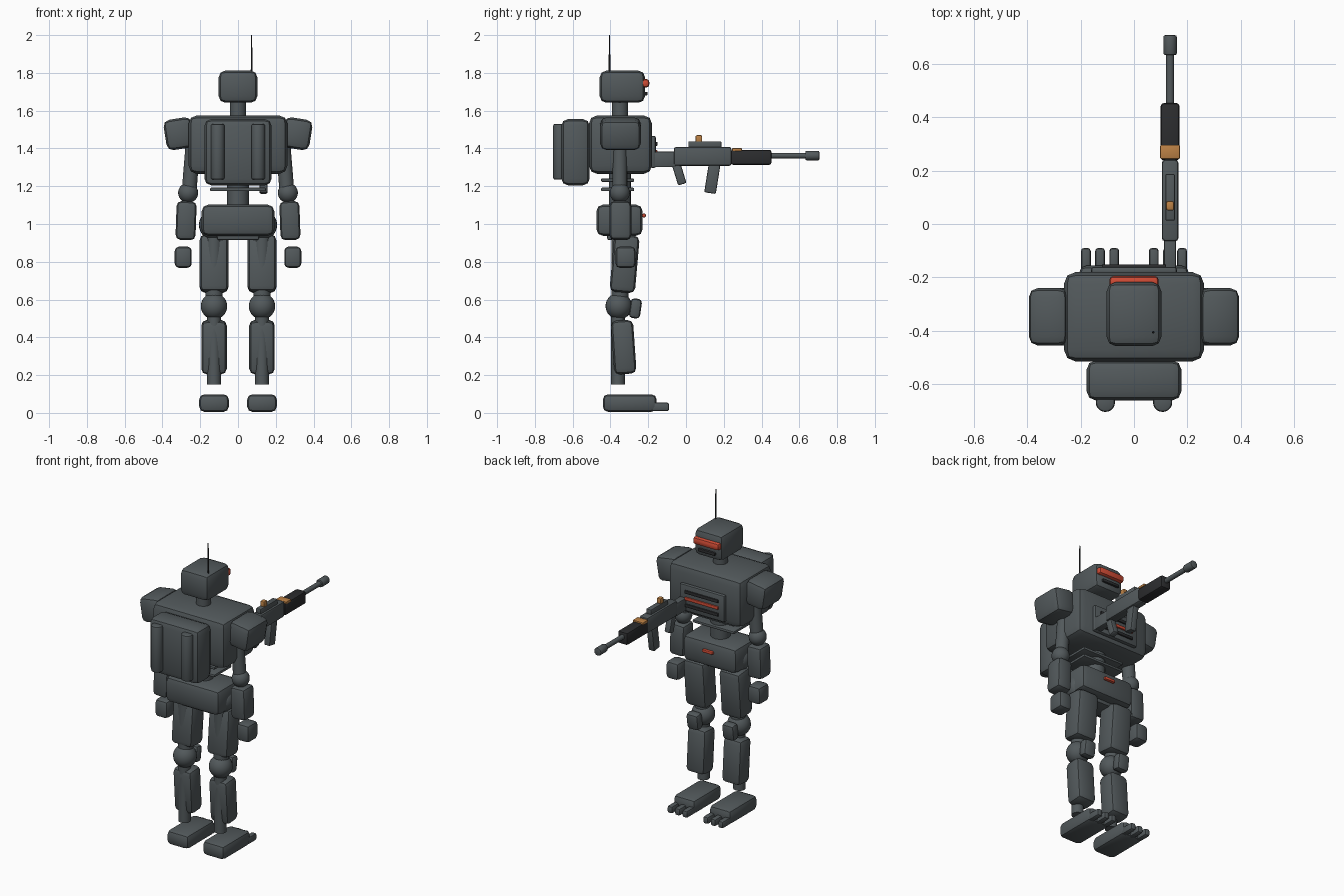
import bpy, bmesh, math
from mathutils import Matrix, Vector, Euler

if "Cube" in bpy.data.objects:
    bpy.data.objects.remove(bpy.data.objects["Cube"])


def material(name, rgb):
    m = bpy.data.materials.new(name)
    m.diffuse_color = (*rgb, 1)
    m.use_nodes = True
    m.node_tree.nodes["Principled BSDF"].inputs["Base Color"].default_value = m.diffuse_color
    return m


ARMOUR = material("slate_armour", (0.085, 0.1, 0.106))
BLACK = material("dark_rubber", (0.025, 0.026, 0.028))
RED = material("red_light", (0.62, 0.07, 0.035))
BRASS = material("brass_orange", (0.5, 0.22, 0.06))


def finish(name, bm, mat, loc, rot=(0, 0, 0)):
    """Smooth faces, keep strong edges sharp, place the object."""
    bmesh.ops.recalc_face_normals(bm, faces=bm.faces[:])
    for f in bm.faces:
        f.smooth = True
    for e in bm.edges:
        e.smooth = e.calc_face_angle(0) < math.radians(30)
    me = bpy.data.meshes.new(name)
    bm.to_mesh(me)
    bm.free()
    me.materials.append(mat)
    ob = bpy.data.objects.new(name, me)
    ob.location = loc
    ob.rotation_euler = Euler([math.radians(a) for a in rot])
    bpy.context.collection.objects.link(ob)
    return ob


def box(name, loc, size, bevel=0.0, mat=ARMOUR, rot=(0, 0, 0), seg=2):
    bm = bmesh.new()
    bmesh.ops.create_cube(bm, size=1, matrix=Matrix.Diagonal((*size, 1)))
    if bevel:
        bmesh.ops.bevel(bm, geom=bm.edges[:], offset=bevel, segments=seg,
                        profile=0.5, affect='EDGES', clamp_overlap=True)
    return finish(name, bm, mat, loc, rot)


def rod(name, a, b, r, mat=ARMOUR, r2=None, bevel=0.0, sides=20):
    """Cylinder or cone between two points."""
    a, b = Vector(a), Vector(b)
    bm = bmesh.new()
    bmesh.ops.create_cone(bm, cap_ends=True, segments=sides, radius1=r,
                          radius2=r if r2 is None else r2, depth=(b - a).length)
    if bevel:
        rims = [e for e in bm.edges if any(len(f.verts) > 4 for f in e.link_faces)]
        bmesh.ops.bevel(bm, geom=rims, offset=bevel, segments=2, profile=0.5, affect='EDGES')
    q = (b - a).to_track_quat('Z', 'Y').to_matrix().to_4x4()
    bmesh.ops.transform(bm, matrix=q, verts=bm.verts)
    return finish(name, bm, mat, (a + b) / 2)


def ball(name, loc, r):
    bm = bmesh.new()
    bmesh.ops.create_uvsphere(bm, u_segments=24, v_segments=14, radius=r)
    return finish(name, bm, ARMOUR, loc)


# Head
box("head", (0, -0.337, 1.727), (0.205, 0.24, 0.17), 0.035)
box("visor", (0, -0.217, 1.745), (0.185, 0.045, 0.046), 0.016, RED)
box("mouth_slot", (0, -0.214, 1.69), (0.12, 0.02, 0.02), 0.005, BLACK)
rod("antenna", (0.072, -0.405, 1.79), (0.072, -0.405, 2.0), 0.005, BLACK, 0.003, sides=10)
rod("neck", (0, -0.35, 1.55), (0, -0.35, 1.66), 0.043)

# Torso with chest grille
box("torso", (0, -0.347, 1.42), (0.525, 0.335, 0.31), 0.045)
box("chest_plate", (0, -0.175, 1.382), (0.32, 0.03, 0.17), 0.01)
for i in range(3):
    box("chest_vent", (0, -0.159, 1.338 + i * 0.043), (0.24, 0.016, 0.02), 0.004,
        RED if i == 1 else BLACK)

# Backpack with two tanks
box("backpack", (0, -0.585, 1.38), (0.355, 0.15, 0.35), 0.035)
for s in (-1, 1):
    rod("backpack_tank", (s * 0.107, -0.667, 1.235), (s * 0.107, -0.667, 1.53), 0.036, bevel=0.01)

# Waist and pelvis
rod("waist", (0, -0.35, 1.08), (0, -0.35, 1.29), 0.058)
for z in (1.183, 1.232):
    box("belly_plate", (0, -0.362, z), (0.295, 0.175, 0.018), 0.006)
box("pelvis", (0, -0.352, 1.02), (0.385, 0.245, 0.165), 0.035)
box("pelvis_base", (0, -0.352, 0.935), (0.22, 0.13, 0.04), 0.008)
box("belt_light", (0, -0.223, 1.045), (0.075, 0.022, 0.02), 0.007, RED)

# Limbs, same on both sides
for s, side in ((-1, "left"), (1, "right")):
    box(side + "_shoulder", (s * 0.312, -0.347, 1.478), (0.15, 0.215, 0.162), 0.034,
        rot=(0, s * 9, 0))
    rod(side + "_upper_arm", (s * 0.237, -0.35, 1.44), (s * 0.259, -0.35, 1.17), 0.039)
    ball(side + "_elbow", (s * 0.264, -0.35, 1.165), 0.053)
    box(side + "_forearm", (s * 0.275, -0.347, 1.018), (0.106, 0.115, 0.205), 0.026,
        rot=(0, -s * 2, 0))
    box(side + "_hand", (s * 0.29, -0.32, 0.824), (0.09, 0.105, 0.112), 0.022)

    x = s * 0.127
    ball(side + "_hip", (x, -0.35, 0.995), 0.08)
    box(side + "_thigh", (x, -0.325, 0.79), (0.152, 0.135, 0.305), 0.03, rot=(-5, 0, 0))
    rod(side + "_thigh_bone", (x, -0.35, 0.57), (x, -0.35, 0.98), 0.045)
    ball(side + "_knee", (x, -0.356, 0.565), 0.07)
    box(side + "_kneecap", (x, -0.268, 0.553), (0.085, 0.06, 0.105), 0.02, rot=(-8, 0, 0))
    rod(side + "_ankle", (x, -0.36, 0.15), (x, -0.36, 0.56), 0.036)
    box(side + "_shin", (x, -0.33, 0.348), (0.135, 0.118, 0.285), 0.03, rot=(4, 0, 0))
    box(side + "_foot", (x, -0.298, 0.052), (0.157, 0.285, 0.093), 0.028)
    for t in (-1, 0, 1):
        box(side + "_toe", (x + t * 0.053, -0.137, 0.032), (0.037, 0.095, 0.046), 0.012)

# Rifle, pointing forward from the chest
GX = 0.135
box("rifle_stock", (GX, -0.12, 1.342), (0.046, 0.14, 0.083), 0.008)
box("rifle_receiver", (GX, 0.088, 1.358), (0.062, 0.305, 0.1), 0.012)
box("rifle_handguard", (GX, 0.345, 1.353), (0.07, 0.215, 0.08), 0.012, BLACK)
box("handguard_band", (GX, 0.27, 1.394), (0.074, 0.052, 0.016), 0.004, BRASS)
rod("rifle_barrel", (GX, 0.44, 1.362), (GX, 0.65, 1.362), 0.015)
rod("rifle_muzzle", (GX, 0.632, 1.362), (GX, 0.706, 1.362), 0.025, bevel=0.006)
box("rifle_rail", (GX, 0.1, 1.42), (0.036, 0.175, 0.036), 0.006)
box("rifle_sight", (GX, 0.068, 1.45), (0.03, 0.036, 0.04), 0.008, BRASS)
box("rifle_magazine", (GX, 0.14, 1.245), (0.042, 0.062, 0.165), 0.008, rot=(-9, 0, 0))
box("rifle_grip", (GX, -0.037, 1.268), (0.04, 0.046, 0.12), 0.008, rot=(17, 0, 0))
